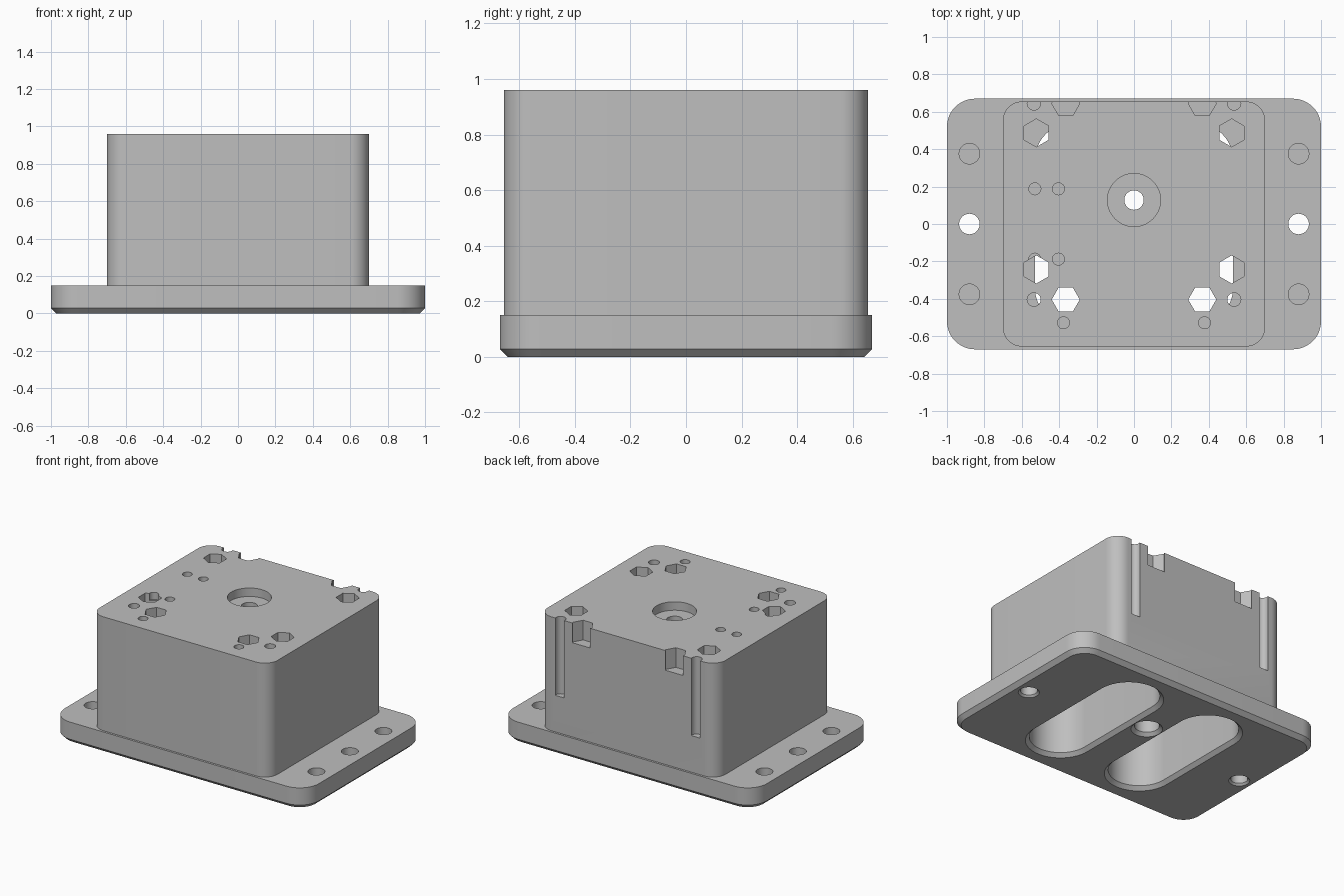
import bpy, bmesh, math

old = bpy.data.objects.get("Cube")
if old:
    bpy.data.objects.remove(old, do_unlink=True)

TOP = 0.96
PLATE = 0.15
OVER = TOP + 0.05

grey = bpy.data.materials.new("machined grey")
grey.use_nodes = True
colour = (0.52, 0.52, 0.52, 1)
grey.diffuse_color = colour
grey.node_tree.nodes["Principled BSDF"].inputs["Base Color"].default_value = colour


def rounded(hx, hy, r, seg=12):
    """Outline of a rounded rectangle that can be grown by an offset."""
    def ring(grow):
        pts = []
        for q, (sx, sy) in enumerate([(1, 1), (-1, 1), (-1, -1), (1, -1)]):
            for i in range(seg + 1):
                a = (q + i / seg) * math.pi / 2
                pts.append((sx * (hx - r) + (r + grow) * math.cos(a),
                            sy * (hy - r) + (r + grow) * math.sin(a)))
        return pts
    return ring


def polygon(r, sides=32, turn=0.0):
    """Outline of a circle or regular polygon."""
    def ring(grow):
        angles = [turn + 2 * math.pi * i / sides for i in range(sides)]
        return [((r + grow) * math.cos(a), (r + grow) * math.sin(a)) for a in angles]
    return ring


def solid(name, ring, levels, x=0, y=0):
    """Stack an outline through (height, growth) levels into a closed solid."""
    bm = bmesh.new()
    rows = [[bm.verts.new((x + px, y + py, z)) for px, py in ring(g)] for z, g in levels]
    n = len(rows[0])
    for low, high in zip(rows, rows[1:]):
        for i in range(n):
            j = (i + 1) % n
            bm.faces.new((low[i], low[j], high[j], high[i]))
    bm.faces.new(rows[0][::-1])
    bm.faces.new(rows[-1])
    bmesh.ops.remove_doubles(bm, verts=bm.verts, dist=1e-5)
    bmesh.ops.recalc_face_normals(bm, faces=bm.faces)
    mesh = bpy.data.meshes.new(name)
    bm.to_mesh(mesh)
    bm.free()
    mesh.materials.append(grey)
    ob = bpy.data.objects.new(name, mesh)
    bpy.context.collection.objects.link(ob)
    return ob


def combine(target, tool, operation="DIFFERENCE"):
    """Apply a boolean and discard the tool."""
    bpy.context.view_layer.objects.active = target
    mod = target.modifiers.new("cut", "BOOLEAN")
    mod.object = tool
    mod.operation = operation
    mod.solver = "EXACT"
    bpy.ops.object.modifier_apply(modifier=mod.name)
    bpy.data.objects.remove(tool, do_unlink=True)


def from_top(ring, x, y, depth, top=TOP):
    combine(block, solid("cutter", ring, [(top - depth, 0), (top + 0.05, 0)], x, y))


def from_below(ring, x, y, height, chamfer):
    levels = [(-0.01, chamfer + 0.01), (chamfer, 0), (height, 0)]
    combine(block, solid("cutter", ring, levels, x, y))


# Flanged base plate with a chamfered underside, joined to the tall block
block = solid("mounting_block", rounded(1, 0.67, 0.15),
              [(0, -0.028), (0.028, 0), (PLATE, 0)])
tower = solid("tower", rounded(0.7, 0.655, 0.1), [(0.08, 0), (TOP, 0)])
combine(block, tower, "UNION")

hex_x = polygon(0.075, 6)
hex_y = polygon(0.075, 6, math.pi / 6)
bolt = polygon(0.055)
pin = polygon(0.036, 24)
dimple = polygon(0.032, 24)

for side in (-1, 1):
    # Long pockets in the underside
    from_below(rounded(0.2, 0.54, 0.2), side * 0.33, 0, 0.87, 0.025)
    # Flange holes: one through, two blind
    from_below(bolt, side * 0.88, 0, PLATE + 0.05, 0.013)
    for y in (-0.376, 0.376):
        from_top(bolt, side * 0.88, y, 0.1, PLATE)
    # Hexagonal recesses, the rear pair breaking through the back wall
    for y in (-0.243, 0.487):
        from_top(hex_y, side * 0.522, y, 0.14)
    for y in (-0.404, 0.645):
        from_top(hex_x, side * 0.365, y, 0.14)
        # Deep pin holes, the rear pair forming open grooves
        from_top(pin, side * 0.535, y, 0.55)
    # Shallow dimples near the front edge
    from_top(dimple, side * 0.377, -0.528, 0.05)

# Shallow dimples on the right half
for x in (-0.53, -0.404):
    for y in (-0.188, 0.188):
        from_top(dimple, x, y, 0.05)

# Central bore: counterbore, through hole and wider bore from below
from_top(polygon(0.142, 48), 0, 0.128, 0.06)
from_top(polygon(0.052), 0, 0.128, TOP - 0.1)
from_below(polygon(0.08), 0, 0.128, 0.75, 0.022)

# Smooth the round walls, keep the edges crisp
bpy.ops.object.select_all(action="DESELECT")
block.select_set(True)
bpy.context.view_layer.objects.active = block
bpy.ops.object.shade_smooth_by_angle(angle=math.radians(30))
